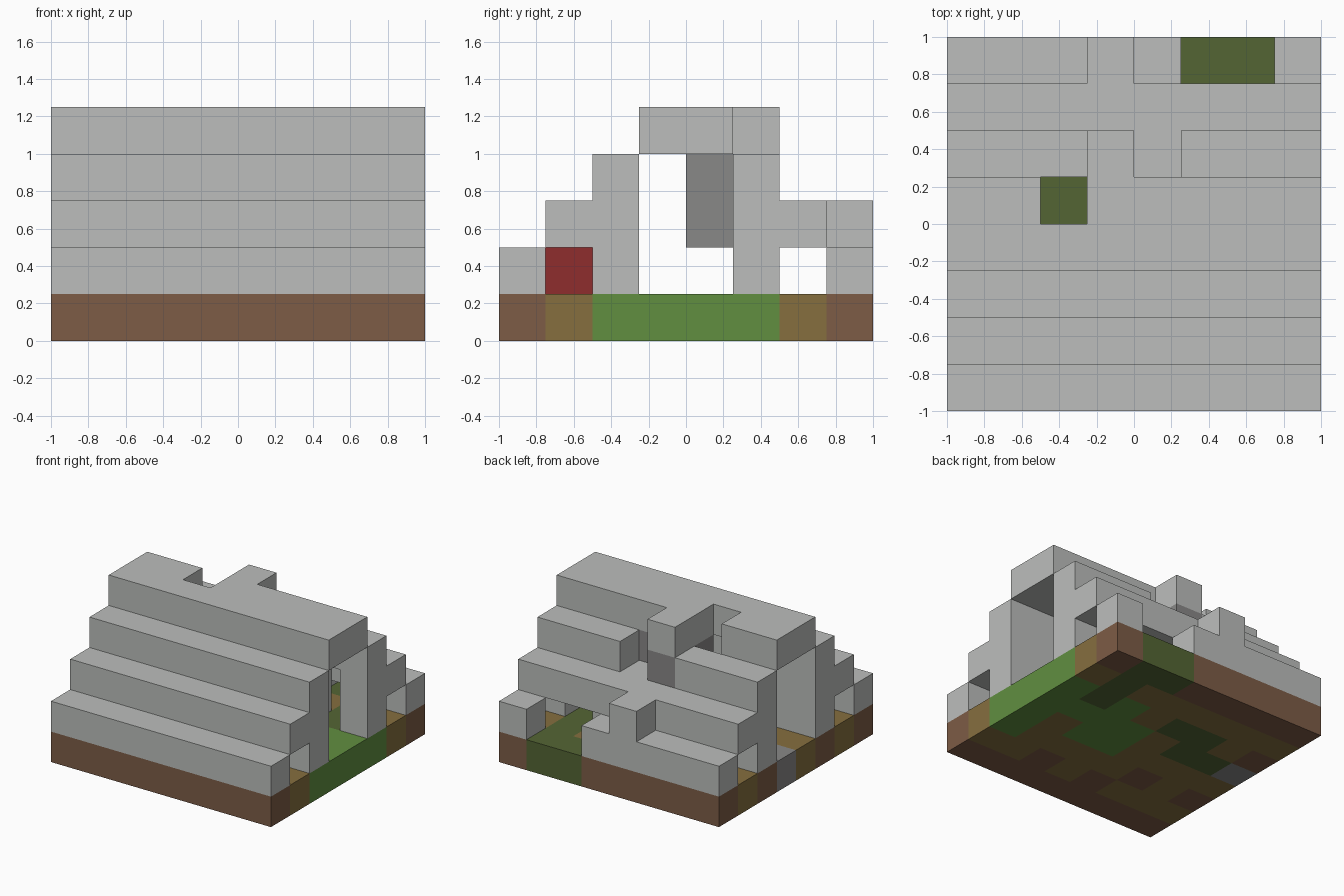
import bpy, bmesh
from mathutils import Vector

cube = bpy.data.objects.get("Cube")
if cube:
    bpy.data.objects.remove(cube, do_unlink=True)

CELL = 0.25
N = 8


def linear(c):
    c /= 255
    return c / 12.92 if c <= 0.04045 else ((c + 0.055) / 1.055) ** 2.4


def material(name, *rgb):
    mat = bpy.data.materials.new(name)
    mat.use_nodes = True
    col = (*[linear(c) for c in rgb], 1)
    mat.diffuse_color = col
    bsdf = mat.node_tree.nodes["Principled BSDF"]
    bsdf.inputs["Base Color"].default_value = col
    bsdf.inputs["Roughness"].default_value = 0.9
    return mat


light_stone = material("light stone", 188, 190, 188)
dark_stone = material("dark stone", 137, 136, 135)
dirt = material("brown dirt", 125, 92, 70)
path = material("ochre path", 134, 111, 63)
grass = material("green grass", 97, 143, 64)
moss = material("olive moss", 84, 101, 52)
red = material("red", 143, 45, 45)

solid = {}   # cell -> part name
colours = {}  # part name -> material


def block(part, mat, xs, ys, zs, skip=()):
    """Fill inclusive cell ranges, leaving out the cells in skip."""
    colours[part] = mat
    for x in range(xs[0], xs[1] + 1):
        for y in range(ys[0], ys[1] + 1):
            for z in range(zs[0], zs[1] + 1):
                if (x, y, z) not in skip:
                    solid[x, y, z] = part


ALL = (0, N - 1)

# Ground tiles, back row first
ground = ["dddddood",
          "ppppppop",
          "dpoopgog",
          "soopgggg",
          "ppppggpg",
          "dpdppppg",
          "pppdpdpp",
          "dddddddd"]
tiles = {"d": ("dirt_ground", dirt), "p": ("path_ground", path),
         "g": ("grass_ground", grass), "o": ("moss_ground", moss),
         "s": ("stone_ground", dark_stone)}
for row, line in enumerate(ground):
    for x, key in enumerate(line):
        y = N - 1 - row
        block(*tiles[key], (x, x), (y, y), (0, 0))

# Front slope, stepping up to the front wall
block("front_low_step", light_stone, ALL, (0, 0), (1, 1))
block("front_high_step", light_stone, ALL, (1, 1), (2, 2))
block("front_wall", light_stone, ALL, (2, 2), (1, 3))

# Roof ridge with a hole, and a stub reaching over the back wall
block("roof_ridge", light_stone, ALL, (3, 4), (4, 4), skip={(2, 4, 4)})
block("roof_ridge", light_stone, (3, 3), (5, 5), (4, 4))

# Back wall with a doorway and a slot in its top
block("back_wall", light_stone, ALL, (5, 5), (1, 3),
      skip={(6, 5, 1), (6, 5, 2), (4, 5, 3), (3, 5, 3)})
block("back_high_step", light_stone, ALL, (6, 6), (2, 2))
block("back_low_step", light_stone, (0, 4), (7, 7), (1, 1))
block("back_low_step", light_stone, (3, 3), (7, 7), (2, 2))
block("back_corner_post", light_stone, (7, 7), (7, 7), (1, 1))

# Pieces inside
block("hanging_stone", dark_stone, (3, 4), (4, 4), (2, 3))
block("hanging_stone", dark_stone, (3, 3), (5, 5), (3, 3))
block("red_block", red, (2, 3), (1, 1), (1, 1))


def add_face(bm, cell, axis, sign):
    """One outer square of a cell."""
    centre = Vector(cell) + Vector((0.5, 0.5, 0.5))
    n, u, v = Vector(), Vector(), Vector()
    n[axis] = sign / 2
    u[(axis + 1) % 3] = 0.5
    v[(axis + 2) % 3] = sign / 2
    shift = Vector((N / 2, N / 2, 0))
    corners = [centre + n + a * u + b * v - shift
               for a, b in ((-1, -1), (1, -1), (1, 1), (-1, 1))]
    bm.faces.new([bm.verts.new(c * CELL) for c in corners])


# Turn each part into one mesh of exposed faces
for part, mat in colours.items():
    bm = bmesh.new()
    for cell, owner in solid.items():
        if owner != part:
            continue
        for axis in range(3):
            for sign in (-1, 1):
                other = list(cell)
                other[axis] += sign
                if tuple(other) not in solid:
                    add_face(bm, cell, axis, sign)
    bmesh.ops.remove_doubles(bm, verts=bm.verts, dist=0.001)
    bmesh.ops.dissolve_limit(bm, angle_limit=0.01, verts=bm.verts, edges=bm.edges)
    mesh = bpy.data.meshes.new(part)
    bm.to_mesh(mesh)
    bm.free()
    mesh.materials.append(mat)
    bpy.context.scene.collection.objects.link(bpy.data.objects.new(part, mesh))
